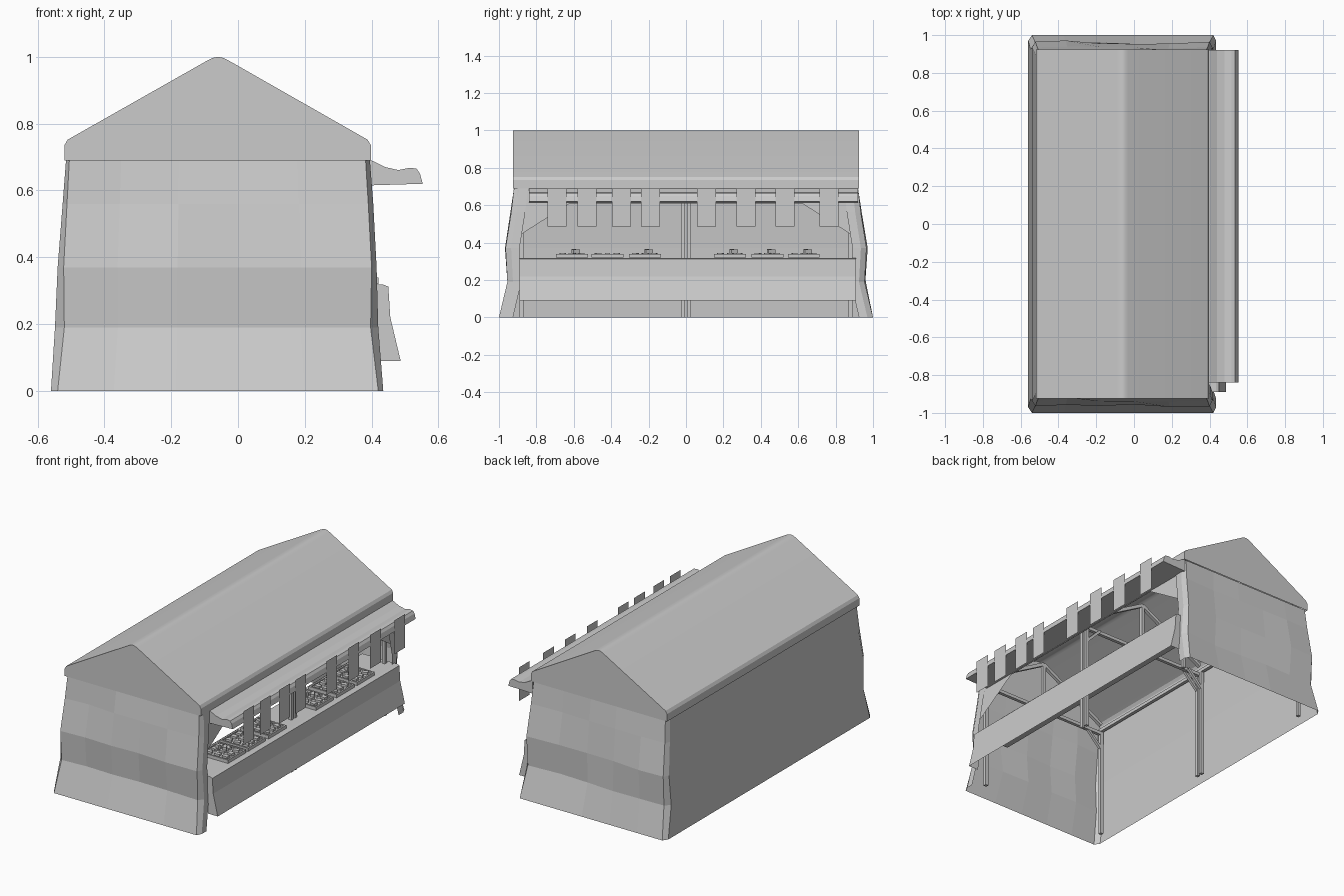
import bpy, bmesh, math, random
from mathutils import Vector, Matrix

if "Cube" in bpy.data.objects:
    bpy.data.objects.remove(bpy.data.objects["Cube"])

random.seed(4)
canvas = bpy.data.materials.new("canvas grey")
canvas.diffuse_color = (0.6, 0.6, 0.6, 1)
canvas.use_nodes = True
canvas.node_tree.nodes["Principled BSDF"].inputs["Base Color"].default_value = canvas.diffuse_color


def finish(name, bm, normals=True):
    if normals:
        bmesh.ops.recalc_face_normals(bm, faces=bm.faces)
    me = bpy.data.meshes.new(name)
    bm.to_mesh(me)
    bm.free()
    ob = bpy.data.objects.new(name, me)
    me.materials.append(canvas)
    bpy.context.collection.objects.link(ob)
    return ob


def grid(bm, rows):
    """Skin a list of equally long point rows."""
    vs = [[bm.verts.new(p) for p in r] for r in rows]
    for a, b in zip(vs, vs[1:]):
        for i in range(len(a) - 1):
            bm.faces.new((a[i], a[i + 1], b[i + 1], b[i]))
    return vs


def beam(bm, a, b, w=0.02):
    """Square bar from a to b."""
    a, b = Vector(a), Vector(b)
    d = b - a
    m = Matrix.Translation((a + b) / 2) @ d.to_track_quat('Z', 'Y').to_matrix().to_4x4()
    bmesh.ops.create_cube(bm, size=1, matrix=m @ Matrix.Diagonal((w, w, d.length, 1)))


def box(bm, c, s, rot=0):
    m = Matrix.Translation(c) @ Matrix.Rotation(rot, 4, 'Z') @ Matrix.Diagonal((*s, 1))
    bmesh.ops.create_cube(bm, size=1, matrix=m)


# Roof: gabled shell with rounded ridge and eaves, open underneath
prof = [(-.52, .69), (-.52, .735), (-.51, .752), (-.09, .99), (-.075, .997), (-.06, 1.0),
        (-.045, .997), (-.03, .99), (.388, .752), (.398, .735), (.398, .69)]
bm = bmesh.new()
ends = grid(bm, [[(x, y, z) for x, z in prof] for y in (-.925, .925)])
for e in ends:
    bm.faces.new(e)
roof = finish("roof", bm)
bpy.context.view_layer.objects.active = roof
roof.select_set(True)
bpy.ops.object.shade_smooth_by_angle(angle=math.radians(25))

# Cloth walls: wrinkled end walls, chamfered corners, plain back, short returns by the opening
levels = [  # z, half depth, left x, right x, panel left x, panel right x
    (0, 1.0, -.56, .435, -.54, .42),
    (.19, .955, -.548, .42, -.52, .397),
    (.37, .965, -.54, .415, -.522, .40),
    (.56, .935, -.525, .405, -.512, .39),
    (.69, .92, -.515, .395, -.505, .382)]
cols = [.175, .37, .565, .77]
rows = []
for z, yh, xl, xr, pl, pr in levels:
    half = {}
    for s in (-1, 1):
        row = [(xr, s * (yh - .075), z), (xr, s * (yh - .03), z), (pr, s * yh, z)]
        for t in reversed(cols):
            j = random.uniform(-.014, .008) if 0 < z < .69 else 0
            row.append((pl + (pr - pl) * t, s * (yh + j), z))
        row += [(pl, s * yh, z), (xl, s * (yh - .03), z)]
        half[s] = row
    rows.append(half[-1] + half[1][::-1])
bm = bmesh.new()
grid(bm, rows)
finish("cloth_walls", bm)

# Valance over the opening with triangular corner drapes
bm = bmesh.new()
grid(bm, [[(.395, y, .69) for y in (-.9, -.62, .62, .9)],
          [(.398, -.92, .42), (.398, -.62, .61), (.398, .62, .61), (.398, .92, .42)]])
finish("opening_drape", bm)

# Awning with curled outer lip
prof = [(.39, .615), (.39, .692), (.405, .688), (.44, .67), (.48, .661), (.515, .668),
        (.535, .665), (.545, .65), (.553, .62)]
bm = bmesh.new()
ends = grid(bm, [[(x, y, z) for x, z in prof + prof[:1]] for y in (-.84, .92)])
for e in ends:
    bm.faces.new(e[:-1])
bmesh.ops.remove_doubles(bm, verts=bm.verts, dist=1e-5)
finish("awning", bm)

# Hanging cloth strips
bm = bmesh.new()
for y in (-.69, -.53, -.345, -.19, .11, .32, .53, .765):
    grid(bm, [[(.555, y - .051, z), (.555, y + .051, z)] for z in (.485, .69)])
finish("hanging_strips", bm, False)

# Counter: top board and sloping cloth front with end flaps
prof = [(.20, .318), (.435, .318), (.45, .312), (.456, .22), (.487, .09)]
bm = bmesh.new()
vs = grid(bm, [[(x, y, z) for x, z in prof] for y in (-.89, .91)])
for e, y in zip(vs, (-.89, .91)):
    low = bm.verts.new((.42, y, .09))
    top = bm.verts.new((.40, y, .318))
    bm.faces.new((top, e[1], e[2], e[3], e[4], low))
finish("counter", bm)

# Display trays with rims and small goods
bm = bmesh.new()
goods = bmesh.new()
for n, y in enumerate((-.61, -.42, -.22, .235, .435, .63)):
    cx, cz = .325, .326
    box(bm, (cx, y, cz), (.19, .17, .012))
    for s in (-1, 1):
        box(bm, (cx + s * .09, y, cz + .008), (.01, .17, .012))
        box(bm, (cx, y + s * .08, cz + .008), (.19, .01, .012))
    for i in range(3):
        for j in range(3):
            box(goods, (cx - .055 + .055 * i, y - .05 + .05 * j, .338),
                (.035, .026, .014), random.uniform(-.4, .4))
    if n % 3 != 1 or n == 4:
        box(goods, (cx, y + .02, .352), (.02, .04, .02), .5)
        box(goods, (cx - .04, y + .01, .35), (.03, .015, .03), -.3)
finish("display_trays", bm)
finish("tray_goods", goods)

# Timber frame: three trusses on posts, the middle one with paired posts
bm = bmesh.new()
for y0 in (-.88, 0, .88):
    for y in ((-.017, .017) if y0 == 0 else (y0,)):
        for x in (-.49, .37):
            beam(bm, (x, y, 0), (x, y, .69))
            beam(bm, (x, y, .56), (x + (.1 if x < 0 else -.1), y, .66), .016)
    beam(bm, (-.5, y0, .66), (.38, y0, .66))
    beam(bm, (-.06, y0, .66), (-.06, y0, .95))
    for x in (-.49, .37):
        beam(bm, (x, y0, .72), (-.06, y0, .96))
for x in (-.49, .37):
    beam(bm, (x, -.89, .68), (x, .89, .68))
finish("timber_frame", bm)
